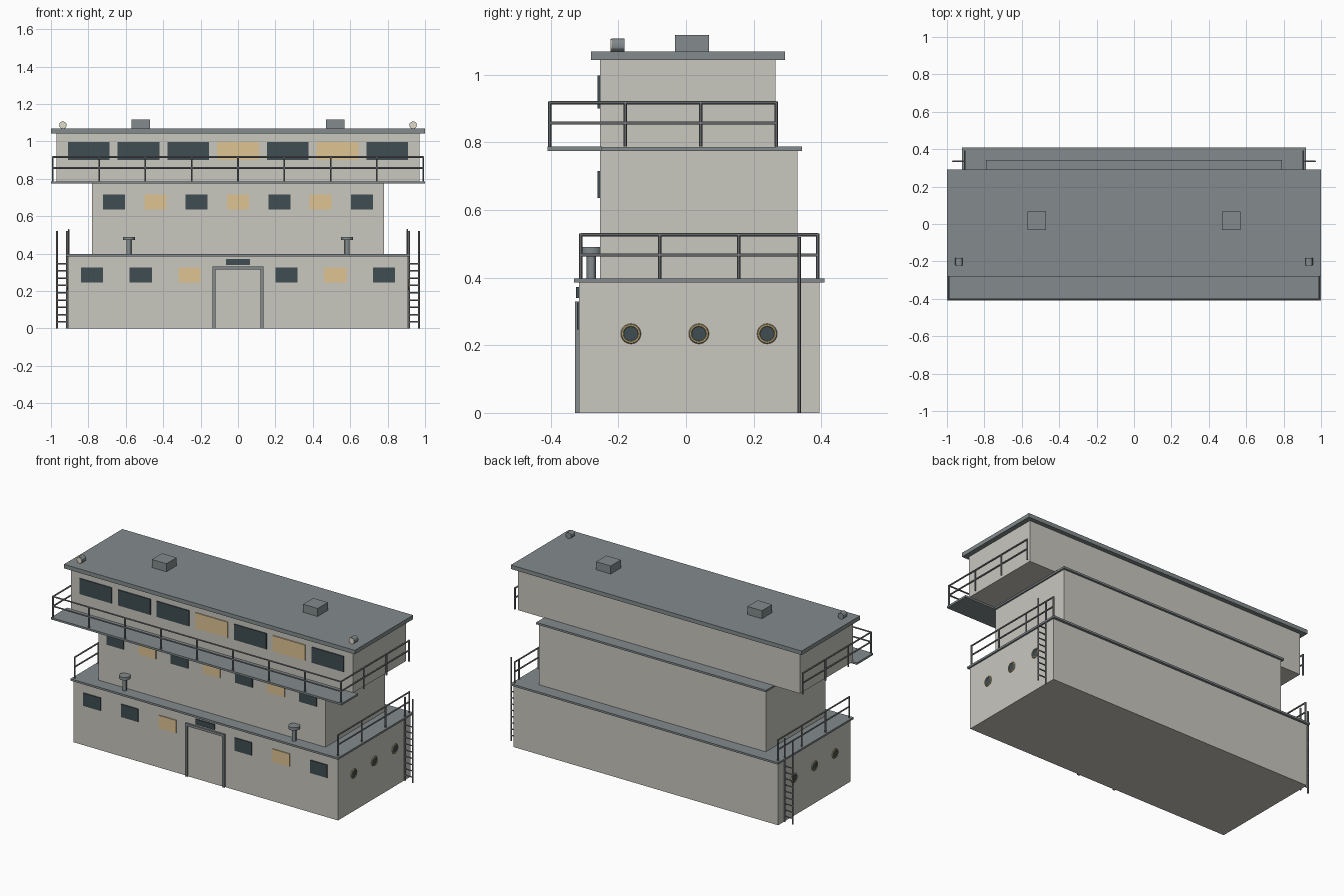
import bpy
from mathutils import Vector
from math import pi

if "Cube" in bpy.data.objects:
    bpy.data.objects.remove(bpy.data.objects["Cube"])


def material(name, r, g, b):
    m = bpy.data.materials.new(name)
    m.diffuse_color = (r, g, b, 1)
    m.use_nodes = True
    m.node_tree.nodes["Principled BSDF"].inputs["Base Color"].default_value = m.diffuse_color
    return m


WALL = material("wall_paint", 0.58, 0.57, 0.52)
DECK = material("deck_grey", 0.23, 0.26, 0.27)
METAL = material("rail_metal", 0.22, 0.23, 0.24)
GLASS = material("dark_glass", 0.05, 0.075, 0.085)
LIT = material("lit_glass", 0.73, 0.55, 0.29)
BRASS = material("brass", 0.42, 0.34, 0.17)
LENS = material("lens", 0.75, 0.72, 0.58)


def finish(name, mat):
    o = bpy.context.object
    o.name = name
    o.data.materials.append(mat)
    return o


def box(name, x0, x1, y0, y1, z0, z1, mat):
    bpy.ops.mesh.primitive_cube_add(size=1, location=((x0 + x1) / 2, (y0 + y1) / 2, (z0 + z1) / 2))
    o = finish(name, mat)
    o.scale = (x1 - x0, y1 - y0, z1 - z0)
    return o


def rod(name, a, b, r, mat, sides=6):
    a, b = Vector(a), Vector(b)
    d = b - a
    bpy.ops.mesh.primitive_cylinder_add(vertices=sides, radius=r, depth=d.length, location=(a + b) / 2,
                                        rotation=d.to_track_quat('Z', 'Y').to_euler())
    o = finish(name, mat)
    if sides > 8:
        bpy.ops.object.shade_smooth_by_angle()
    return o


def railing(name, a, b, z, posts):
    a, b = Vector((*a, z)), Vector((*b, z))
    for h in (0.07, 0.13):
        up = Vector((0, 0, h))
        rod(name + "_bar", a + up, b + up, 0.005, METAL)
    for i in range(posts):
        p = a.lerp(b, i / (posts - 1))
        rod(name + "_post", p, p + Vector((0, 0, 0.133)), 0.005, METAL)


def windows(name, centres, lit, w, z0, z1, wall_y):
    for i, x in enumerate(centres):
        box(name, x - w / 2, x + w / 2, wall_y - 0.006, wall_y + 0.004, z0, z1, LIT if i in lit else GLASS)


# Three stacked houses and their deck slabs
box("lower_house", -0.91, 0.91, -0.317, 0.395, 0, 0.385, WALL)
box("lower_deck", -0.92, 0.92, -0.331, 0.41, 0.385, 0.397, DECK)
box("middle_house", -0.78, 0.78, -0.255, 0.33, 0.397, 0.775, WALL)
box("middle_deck", -0.79, 0.79, -0.262, 0.343, 0.775, 0.787, DECK)
box("bridge_walkway", -1, 1, -0.41, -0.25, 0.775, 0.787, DECK)
box("bridge_house", -0.97, 0.97, -0.255, 0.265, 0.785, 1.043, WALL)
box("bridge_roof", -1, 1, -0.281, 0.292, 1.043, 1.068, DECK)

# Front windows
windows("lower_window", [-0.78, -0.52, -0.26, 0.26, 0.52, 0.78], (2, 4), 0.118, 0.247, 0.327, -0.317)
windows("middle_window", [(i - 3) * 0.221 for i in range(7)], (1, 3, 5), 0.118, 0.635, 0.715, -0.255)
windows("bridge_window", [(i - 3) * 0.266 for i in range(7)], (3, 5), 0.222, 0.9, 0.997, -0.255)

# Doorway
for s in (-1, 1):
    xa, xb = sorted((s * 0.12, s * 0.135))
    box("door_jamb", xa, xb, -0.328, -0.31, 0, 0.33, DECK)
box("door_lintel", -0.12, 0.12, -0.328, -0.31, 0.315, 0.33, DECK)
box("door_panel", -0.12, 0.12, -0.319, -0.31, 0, 0.315, WALL)
box("door_plate", -0.065, 0.065, -0.325, -0.31, 0.34, 0.372, GLASS)

# Front walkway railing
railing("bridge_front_rail", (-0.99, -0.403), (0.99, -0.403), 0.787, 9)

for s in (-1, 1):
    # Side railings
    railing("bridge_side_rail", (s * 0.99, -0.403), (s * 0.99, 0.267), 0.787, 4)
    railing("lower_side_rail", (s * 0.905, -0.311), (s * 0.905, 0.39), 0.397, 4)

    # Portholes
    for y in (-0.163, 0.038, 0.24):
        bpy.ops.mesh.primitive_torus_add(major_segments=20, minor_segments=6, major_radius=0.025,
                                         minor_radius=0.005, location=(s * 0.911, y, 0.234),
                                         rotation=(0, pi / 2, 0))
        finish("porthole_rim", BRASS)
        bpy.ops.object.shade_smooth_by_angle()
        rod("porthole_glass", (s * 0.905, y, 0.234), (s * 0.913, y, 0.234), 0.024, GLASS, 20)

    # Ladder standing out from the side
    for x in (0.914, 0.968):
        rod("ladder_rail", (s * x, 0.335, 0), (s * x, 0.335, 0.52), 0.005, METAL)
    for i in range(9):
        z = 0.035 + i * 0.039
        rod("ladder_rung", (s * 0.914, 0.335, z), (s * 0.968, 0.335, z), 0.004, METAL)

    # Deck vent
    rod("vent_stem", (s * 0.583, -0.28, 0.39), (s * 0.583, -0.28, 0.475), 0.014, DECK, 12)
    rod("vent_cap", (s * 0.583, -0.28, 0.472), (s * 0.583, -0.28, 0.49), 0.033, DECK, 12)

    # Roof hatch and searchlight
    box("roof_hatch", s * 0.52 - 0.05, s * 0.52 + 0.05, -0.032, 0.068, 1.065, 1.118, DECK)
    rod("searchlight", (s * 0.936, -0.22, 1.087), (s * 0.936, -0.182, 1.087), 0.02, DECK, 12)
    rod("searchlight_lens", (s * 0.936, -0.223, 1.087), (s * 0.936, -0.218, 1.087), 0.018, LENS, 12)
